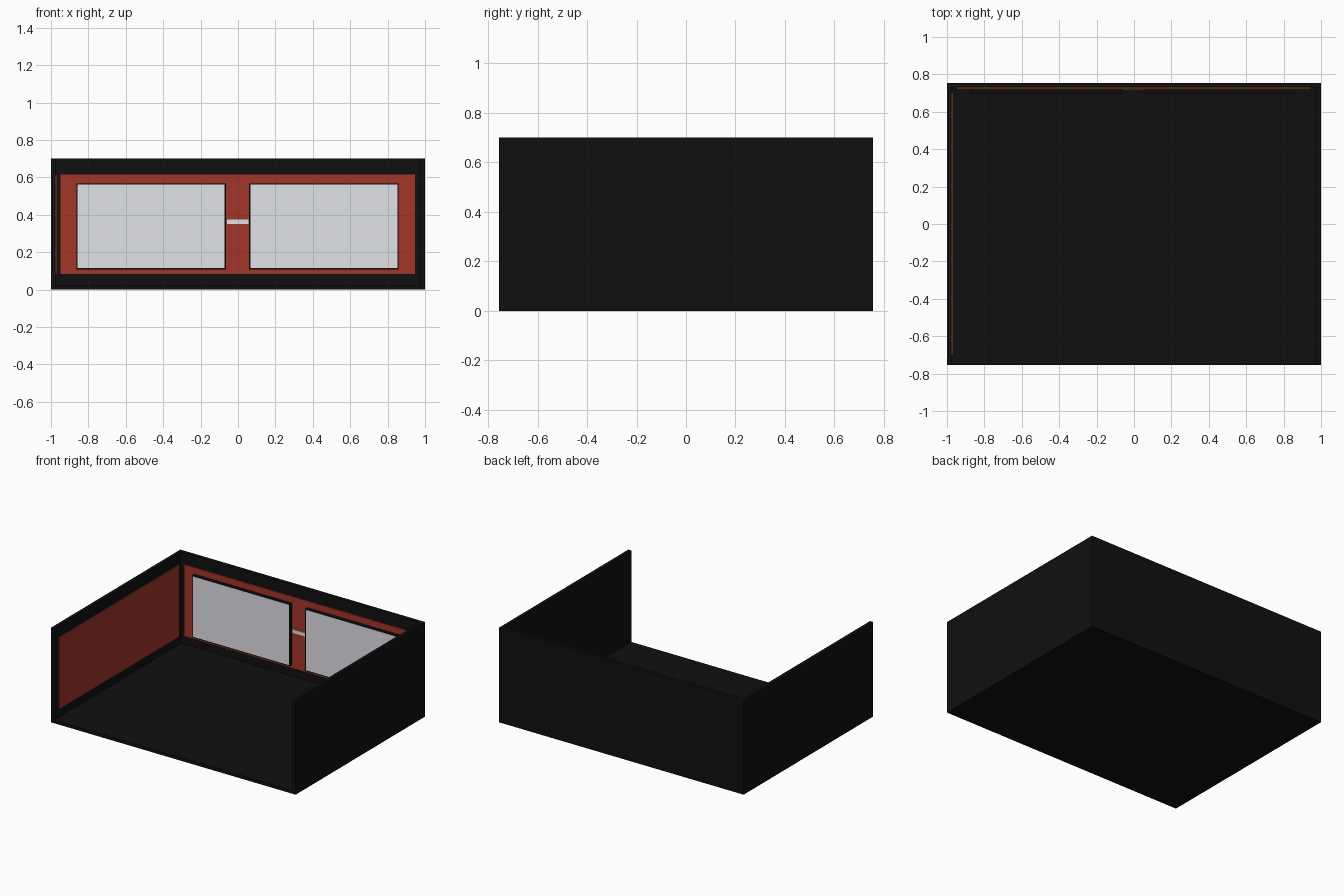
import bpy

cube = bpy.data.objects.get("Cube")
if cube:
    bpy.data.objects.remove(cube, do_unlink=True)


def material(name, rgb):
    mat = bpy.data.materials.new(name)
    mat.use_nodes = True
    colour = (*rgb, 1.0)
    mat.diffuse_color = colour
    mat.node_tree.nodes["Principled BSDF"].inputs["Base Color"].default_value = colour
    return mat


black = material("black", (0.005, 0.005, 0.005))
red = material("brick red", (0.36, 0.036, 0.023))
grey = material("pale screen grey", (0.78, 0.79, 0.83))


def box(name, x, y, z, mat):
    """Box spanning the given (low, high) range on each axis."""
    spans = (x, y, z)
    bpy.ops.mesh.primitive_cube_add(size=1)
    obj = bpy.context.object
    obj.name = name
    for v in obj.data.vertices:
        v.co = [lo + (c + 0.5) * (hi - lo) for c, (lo, hi) in zip(v.co, spans)]
    obj.data.materials.append(mat)
    return obj


W, D, H, T = 1.0, 0.755, 0.70, 0.024   # half width, half depth, height, wall thickness

# Open-fronted shell: floor, back wall and two side walls
box("floor", (-W, W), (-D, D), (0, T), black)
box("back_wall", (-W, W), (D - T, D), (T, H), black)
for side, name in ((-1, "right_wall"), (1, "left_wall")):
    inner, outer = side * (W - T), side * W
    box(name, (min(inner, outer), max(inner, outer)), (-D, D - T), (T, H), black)

# Red panels on the back wall and on one side wall
panel_z = (0.085, 0.615)
panel_front = D - T - 0.008
box("back_panel", (-0.948, 0.945), (panel_front, D - T), panel_z, red)
box("side_panel", (-W + T, -W + T + 0.008), (-0.70, 0.70), panel_z, red)

# Two screens: black housings with a grey display face inset in the front
for name, x in (("right_screen", (-0.863, -0.065)), ("left_screen", (0.06, 0.858))):
    front = panel_front - 0.024
    box(name + "_housing", x, (front, panel_front), (0.108, 0.568), black)
    box(name + "_display", (x[0] + 0.006, x[1] - 0.006), (front - 0.002, front),
        (0.116, 0.562), grey)

# Small plain plaque between the screens
box("plaque", (-0.058, 0.055), (panel_front - 0.004, panel_front), (0.35, 0.376), grey)
